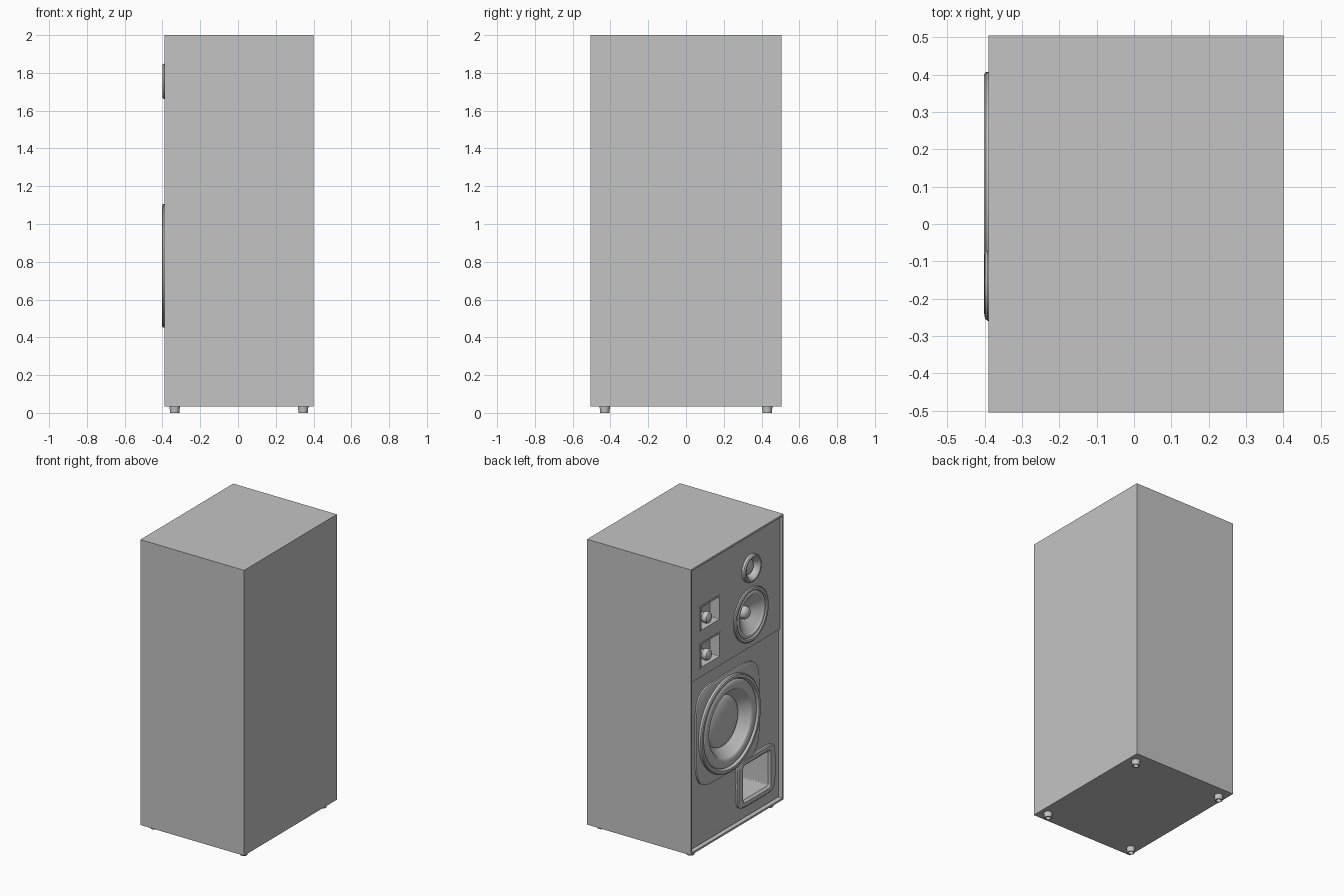
import bpy, bmesh
from math import cos, sin, pi, radians, copysign
from mathutils import Matrix, Vector

if "Cube" in bpy.data.objects:
    bpy.data.objects.remove(bpy.data.objects["Cube"])

GREY = (0.55, 0.55, 0.55, 1.0)
grey = bpy.data.materials.new("plain grey")
grey.use_nodes = True
grey.diffuse_color = GREY
grey.node_tree.nodes["Principled BSDF"].inputs["Base Color"].default_value = GREY

# Speaker face frame: u runs to -y, v runs up, w points out of the face (-x)
FACE = Matrix(((0, 0, -1, -0.39), (-1, 0, 0, 0), (0, 1, 0, 0), (0, 0, 0, 1)))


def finish(obj, matrix, smooth=True):
    obj.matrix_world = matrix
    obj.data.materials.clear()
    obj.data.materials.append(grey)
    if smooth:
        bpy.ops.object.select_all(action='DESELECT')
        obj.select_set(True)
        bpy.context.view_layer.objects.active = obj
        bpy.ops.object.shade_smooth_by_angle(angle=radians(35))
    return obj


def from_bmesh(name, bm, matrix, smooth=True):
    mesh = bpy.data.meshes.new(name)
    bm.to_mesh(mesh)
    bm.free()
    obj = bpy.data.objects.new(name, mesh)
    bpy.context.collection.objects.link(obj)
    return finish(obj, matrix, smooth)


def outline(a, b, n, count=64):
    """Superellipse: n = 2 is round, large n is square."""
    def power(t):
        return 0 if abs(t) < 1e-6 else copysign(abs(t) ** (2 / n), t)
    angles = [2 * pi * i / count for i in range(count)]
    return [(a * power(cos(t)), b * power(sin(t))) for t in angles]


def loft(name, rings, matrix, cap=True, count=64):
    """Skin rings (a, b, n, w) from the outside in, then cap the last."""
    bm = bmesh.new()
    loops = [[bm.verts.new((u, v, w)) for u, v in outline(a, b, n, count)]
             for a, b, n, w in rings]
    for outer, inner in zip(loops, loops[1:]):
        for i in range(count):
            j = (i + 1) % count
            bm.faces.new((outer[i], outer[j], inner[j], inner[i]))
    if cap:
        bm.faces.new(loops[-1])
    return from_bmesh(name, bm, matrix)


def lathe(name, profile, matrix, cap=True, count=64):
    return loft(name, [(r, r, 2, w) for r, w in profile], matrix, cap, count)


def at(y, z):
    return FACE @ Matrix.Translation((-y, z, 0))


def panel(name, bottom, top, front, holes):
    """Flat board with openings (y, z, a, b, n)."""
    curve = bpy.data.curves.new(name, 'CURVE')
    curve.dimensions = '2D'
    curve.fill_mode = 'BOTH'
    curve.extrude = 0.01
    half = 0.487
    loops = [[(-half, bottom), (half, bottom), (half, top), (-half, top)]]
    for y, z, a, b, n in holes:
        loops.append([(u - y, v + z) for u, v in outline(a, b, n)])
    for pts in loops:
        spline = curve.splines.new('POLY')
        spline.points.add(len(pts) - 1)
        for p, (u, v) in zip(spline.points, pts):
            p.co = (u, v, 0, 1)
        spline.use_cyclic_u = True
    obj = bpy.data.objects.new(name, curve)
    bpy.context.collection.objects.link(obj)
    bpy.ops.object.select_all(action='DESELECT')
    obj.select_set(True)
    bpy.context.view_layer.objects.active = obj
    bpy.ops.object.convert(target='MESH')
    finish(bpy.context.view_layer.objects.active,
           FACE @ Matrix.Translation((0, 0, front - 0.01)), False)


# Cabinet: hollow box open on the speaker side, with a thin rim
bm = bmesh.new()
bmesh.ops.create_cube(bm, size=1)
bmesh.ops.scale(bm, vec=Vector((0.79, 1.01, 1.965)), verts=bm.verts)
side = [f for f in bm.faces if f.normal.x < -0.9]
bmesh.ops.inset_individual(bm, faces=side, thickness=0.018)
bmesh.ops.inset_individual(bm, faces=side, thickness=0, depth=-0.45)
from_bmesh("cabinet", bm, Matrix.Translation((0.005, 0, 1.0175)), False)

# Driver, control and port positions as (y, z)
WOOFER, MID, TWEETER = (0.08, 0.778), (-0.165, 1.435), (-0.165, 1.755)
PORT, CONTROLS = (-0.225, 0.297), ((0.274, 1.61), (0.274, 1.355))

# Baffle boards
panel("lower_baffle", 0.053, 1.21, -0.025,
      [(*WOOFER, 0.3, 0.3, 2), (*PORT, 0.15, 0.13, 12)])
panel("upper_baffle", 1.21, 1.982, -0.015,
      [(*MID, 0.165, 0.165, 2), (*TWEETER, 0.08, 0.08, 2)]
      + [(*c, 0.099, 0.08, 40) for c in CONTROLS])

# Woofer: bulged square plate, ring, rolled surround, cone and dome
loft("woofer_plate", [(0.345, 0.345, 5, -0.03), (0.345, 0.345, 5, -0.014),
                      (0.338, 0.338, 5, -0.010), (0.3, 0.3, 2, -0.010)],
     at(*WOOFER), cap=False)
lathe("woofer_ring", [(0.327, -0.02), (0.327, 0.006), (0.32, 0.012),
                      (0.302, 0.012), (0.292, -0.004)], at(*WOOFER), cap=False)
surround = [(0.258 + 0.034 * cos(t * pi / 8), -0.006 + 0.016 * sin(t * pi / 8))
            for t in range(9)]
lathe("woofer_surround", surround, at(*WOOFER), cap=False)
lathe("woofer_cone", [(0.224, -0.006), (0.2, -0.035), (0.172, -0.065)],
      at(*WOOFER), cap=False)
lathe("woofer_dome", [(0.172 * cos(t * pi / 20), -0.065 + 0.04 * sin(t * pi / 20))
                      for t in range(10)], at(*WOOFER))

# Midrange: ring, surround, cone and centre plug
lathe("mid_ring", [(0.185, -0.016), (0.185, -0.006), (0.178, -0.001),
                   (0.162, -0.001), (0.156, -0.012)], at(*MID), cap=False)
lathe("mid_surround", [(0.142 + 0.014 * cos(t * pi / 6), -0.012 + 0.009 * sin(t * pi / 6))
                       for t in range(7)], at(*MID), cap=False)
lathe("mid_cone", [(0.128, -0.012), (0.085, -0.045), (0.04, -0.075)],
      at(*MID), cap=False)
lathe("mid_plug", [(0.042, -0.078), (0.042, -0.055)]
      + [(0.042 * cos(t * pi / 14), -0.055 + 0.03 * sin(t * pi / 14))
         for t in range(1, 7)], at(*MID))

# Tweeter: raised flared ring with a small dome
lathe("tweeter_ring", [(0.094, -0.016), (0.094, 0.002), (0.088, 0.009),
                       (0.078, 0.01), (0.068, 0.004), (0.058, -0.012),
                       (0.05, -0.03)], at(*TWEETER), cap=False)
lathe("tweeter_dome", [(0.05 * cos(t * pi / 16), -0.03 + 0.018 * sin(t * pi / 16))
                       for t in range(8)], at(*TWEETER))

# Level controls: framed recess with a round knob
for name, (y, z) in zip(("upper", "lower"), CONTROLS):
    loft(name + "_control_recess",
         [(0.108, 0.089, 40, -0.016), (0.108, 0.089, 40, -0.011),
          (0.097, 0.078, 40, -0.011), (0.094, 0.075, 40, -0.08)], at(y, z))
    lathe(name + "_control_knob",
          [(0.026, -0.08), (0.026, -0.055), (0.036, -0.055), (0.038, -0.035),
           (0.032, -0.022), (0.018, -0.015), (0.006, -0.013)],
          at(y, z - 0.035), count=32)

# Port: bulged frame around a deep rectangular duct
loft("port", [(0.205, 0.165, 7, -0.027), (0.205, 0.165, 7, -0.012),
              (0.198, 0.158, 7, -0.006), (0.152, 0.132, 14, -0.006),
              (0.137, 0.117, 40, -0.02), (0.137, 0.117, 40, -0.3)], at(*PORT))

# Feet: tapered, hollow underneath
for i, (sx, sy) in enumerate([(1, 1), (1, -1), (-1, 1), (-1, -1)]):
    place = Matrix.Translation((0.005 + 0.34 * sx, 0.43 * sy, 0.035))
    lathe(f"foot_{i + 1}", [(0.028, 0), (0.024, 0.035), (0.017, 0.035),
                            (0.015, 0.012)],
          place @ Matrix.Rotation(pi, 4, 'X'), count=32)
